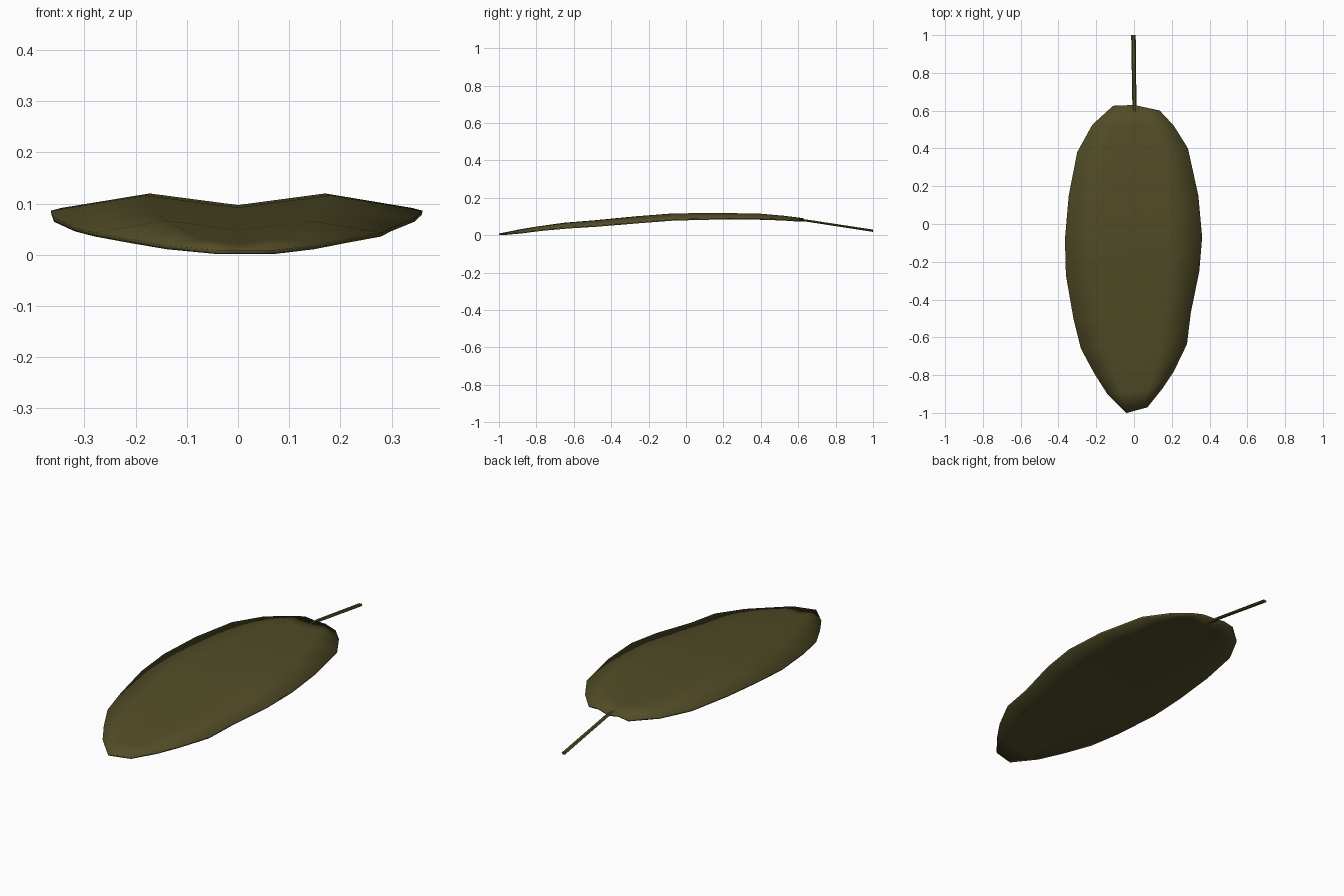
import bpy, bmesh, math
from mathutils import Vector

if "Cube" in bpy.data.objects:
    bpy.data.objects.remove(bpy.data.objects["Cube"])

mat = bpy.data.materials.new("olive_green")
mat.diffuse_color = (0.084, 0.073, 0.020, 1)
mat.use_nodes = True
mat.node_tree.nodes["Principled BSDF"].inputs["Base Color"].default_value = mat.diffuse_color

# Leaf rows: left edge x, y; right edge x, y; midrib height
ROWS = [
    (-.04, -1.0, .07, -.97, .005), (-.14, -.90, .15, -.87, .017),
    (-.21, -.79, .21, -.78, .030), (-.28, -.66, .28, -.635, .044),
    (-.32, -.50, .30, -.47, .055), (-.36, -.27, .345, -.25, .074),
    (-.365, -.08, .36, -.07, .088), (-.345, .15, .34, .15, .093),
    (-.30, .38, .285, .40, .092), (-.22, .525, .21, .52, .086),
    (-.11, .625, .135, .60, .079)]


def finish(name, bm):
    bmesh.ops.recalc_face_normals(bm, faces=bm.faces)
    me = bpy.data.meshes.new(name)
    bm.to_mesh(me)
    bm.free()
    me.materials.append(mat)
    for p in me.polygons:
        p.use_smooth = True
    ob = bpy.data.objects.new(name, me)
    bpy.context.collection.objects.link(ob)
    bpy.context.view_layer.objects.active = ob
    ob.select_set(True)
    bpy.ops.object.shade_smooth_by_angle(angle=math.radians(40))
    ob.select_set(False)
    return ob


# Leaf blade: folded along the midrib, edges drooping
bm = bmesh.new()
grid = []
for i, (xl, yl, xr, yr, z) in enumerate(ROWS):
    k = (xr - xl) / 0.725
    mid_y = 0.63 if i == len(ROWS) - 1 else (yl + yr) / 2
    mid_x = (xl + xr) / 2 if i == 0 else 0
    mid = Vector((mid_x, mid_y, z))
    row = []
    for s, fold in ((-1, -.006), (-.5, .024), (0, 0), (.5, .024), (1, -.006)):
        edge = Vector((xl, yl, z)) if s < 0 else Vector((xr, yr, z))
        p = mid.lerp(edge, abs(s))
        p.z += fold * k if i else 0
        row.append(bm.verts.new(p))
    grid.append(row)
for a, b in zip(grid, grid[1:]):
    for j in range(4):
        bm.faces.new((a[j], a[j + 1], b[j + 1], b[j]))
bmesh.ops.recalc_face_normals(bm, faces=bm.faces)
blade = finish("leaf_blade", bm)
thick = blade.modifiers.new("thickness", "SOLIDIFY")
thick.thickness = 0.008
thick.offset = 0
# Solidify first, then the edge-angle smoothing
blade.modifiers.move(len(blade.modifiers) - 1, 0)

# Stem: thin six-sided tube sloping down to the back
bm = bmesh.new()
rings = []
for x, y, z, r in ((.002, .57, .082, .010), (.002, .64, .079, .011), (-.003, 1.0, .024, .012)):
    rings.append([bm.verts.new((x + r * math.cos(a), y, z + .6 * r * math.sin(a)))
                  for a in (math.tau * n / 6 for n in range(6))])
for a, b in zip(rings, rings[1:]):
    for n in range(6):
        bm.faces.new((a[n], a[(n + 1) % 6], b[(n + 1) % 6], b[n]))
bm.faces.new(rings[0])
bm.faces.new(rings[-1])
finish("stem", bm)
